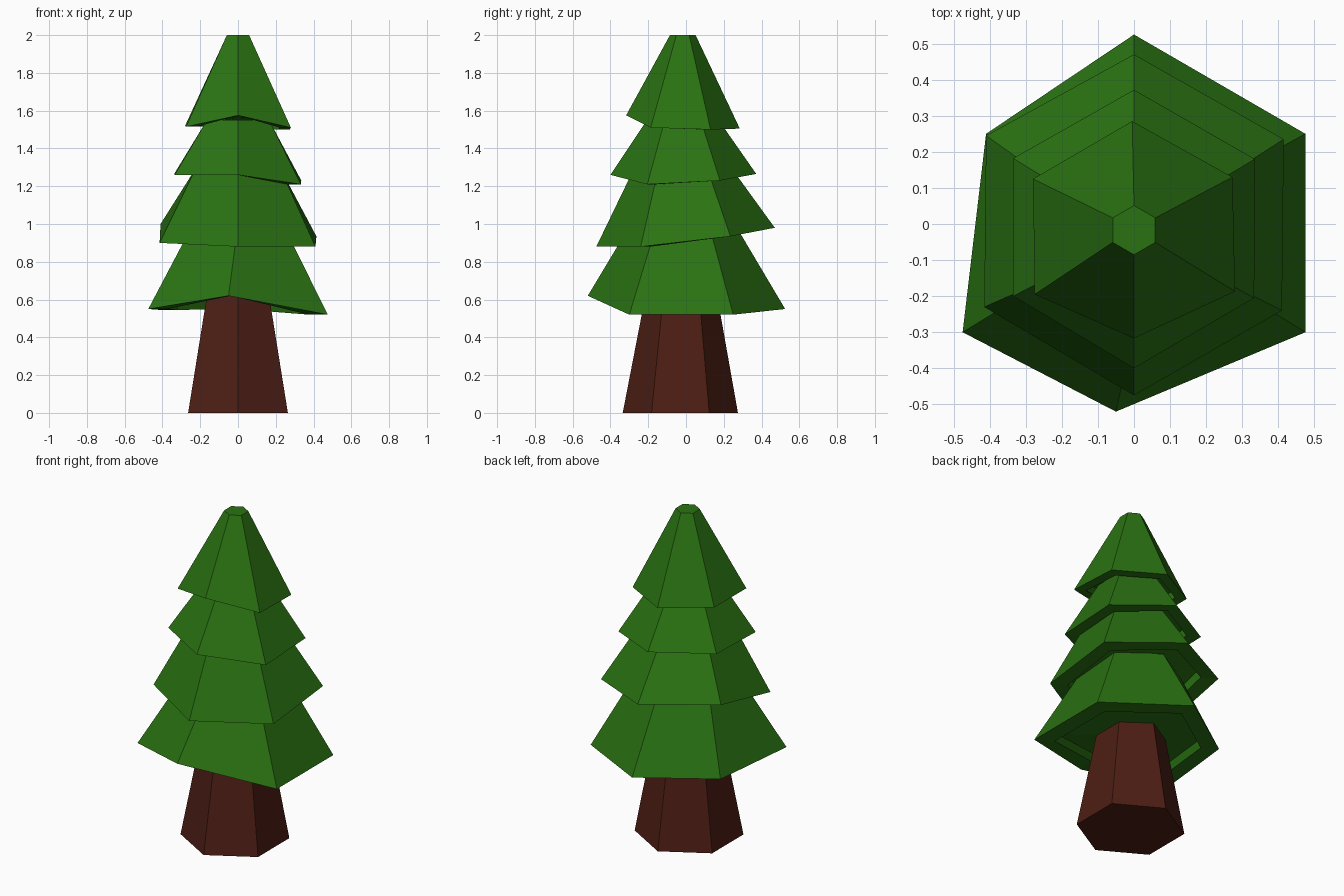
import bpy, bmesh, math
from mathutils import Vector

if "Cube" in bpy.data.objects:
    bpy.data.objects.remove(bpy.data.objects["Cube"])


def material(name, color):
    m = bpy.data.materials.new(name)
    m.diffuse_color = (*color, 1)
    m.use_nodes = True
    m.node_tree.nodes["Principled BSDF"].inputs["Base Color"].default_value = m.diffuse_color
    return m


green = material("needles", (0.023, 0.17, 0.006))
brown = material("bark", (0.075, 0.013, 0.007))


def hexagon(radius, cy, z):
    # corners run clockwise from the back point
    return [Vector((radius * math.cos(math.radians(90 - 60 * i)),
                    cy + radius * math.sin(math.radians(90 - 60 * i)), z)) for i in range(6)]


def inset(ring, scale, lift):
    c = sum(ring, Vector()) / 6
    return [Vector((c.x + (p.x - c.x) * scale, c.y + (p.y - c.y) * scale, p.z + lift)) for p in ring]


def loft(name, rings, mat):
    # stack of six-sided rings, closed with a fan at both ends
    bm = bmesh.new()
    loops = [[bm.verts.new(p) for p in r] for r in rings]
    for a, b in zip(loops, loops[1:]):
        for i in range(6):
            j = (i + 1) % 6
            bm.faces.new((a[i], a[j], b[j], b[i]))
    for ring, loop in ((rings[0], loops[0]), (rings[-1], loops[-1])):
        c = bm.verts.new(sum(ring, Vector()) / 6)
        for i in range(6):
            bm.faces.new((loop[i], loop[(i + 1) % 6], c))
    bmesh.ops.recalc_face_normals(bm, faces=bm.faces[:])
    me = bpy.data.meshes.new(name)
    bm.to_mesh(me)
    bm.free()
    me.materials.append(mat)
    ob = bpy.data.objects.new(name, me)
    bpy.context.collection.objects.link(ob)


# tapered trunk
loft("trunk", [hexagon(0.305, -0.03, 0), hexagon(0.19, -0.025, 0.62)], brown)

# foliage tiers: uneven rim corners, then radius and height of the upper ring
tiers = [
    ("bottom_tier", [(0, .525, .55), (.475, .25, .52), (.475, -.30, .52),
                     (-.05, -.52, .62), (-.475, -.30, .55), (-.41, .25, .545)], 0.275, 1.0),
    ("lower_middle_tier", [(0, .47, .98), (.415, .235, .935), (.41, -.24, .88),
                           (0, -.475, .88), (-.415, -.23, .90), (-.41, .245, 1.0)], 0.255, 1.3),
    ("upper_middle_tier", [(0, .372, 1.265), (.335, .18, 1.23), (.333, -.205, 1.21),
                           (0, -.40, 1.26), (-.335, -.20, 1.26), (-.335, .182, 1.27)], 0.19, 1.55),
    ("top_tier", [(-.005, .285, 1.505), (.273, .13, 1.50), (.28, -.187, 1.51),
                  (0, -.317, 1.575), (-.275, -.195, 1.515), (-.28, .125, 1.52)], 0.068, 2.0),
]
for name, rim, radius, top in tiers:
    rim = [Vector(p) for p in rim]
    # outer slope, rim underside and shallow recess below
    loft(name, [hexagon(radius, -0.017, top), rim,
                inset(rim, 0.79, 0.0), inset(rim, 0.76, 0.045)], green)
